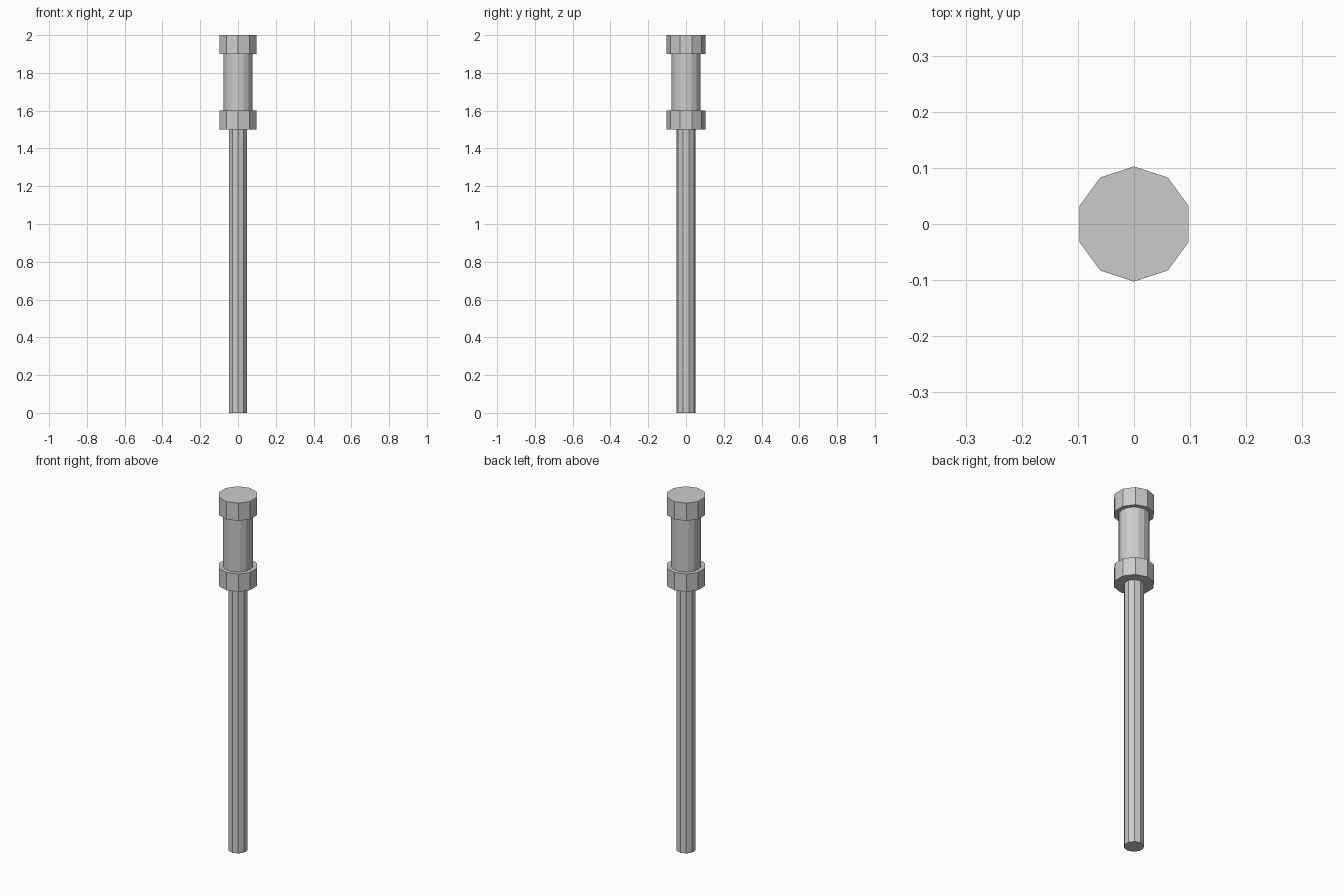
import bpy

if "Cube" in bpy.data.objects:
    bpy.data.objects.remove(bpy.data.objects["Cube"])


def cylinder(name, sides, radius, z0, z1):
    """Upright flat-shaded prism with a corner pointing along +y."""
    bpy.ops.mesh.primitive_cylinder_add(
        vertices=sides, radius=radius, depth=z1 - z0,
        location=(0, 0, (z0 + z1) / 2))
    obj = bpy.context.object
    obj.name = name
    return obj


# Long ten-sided rod
cylinder("shaft", 10, 0.051, 0.0, 1.5)

# Rounder grip between the two collars
cylinder("grip", 16, 0.078, 1.6, 1.9)

# Matching ten-sided collars
for name, z in (("lower_collar", 1.5), ("top_collar", 1.9)):
    cylinder(name, 10, 0.1025, z, z + 0.1)
